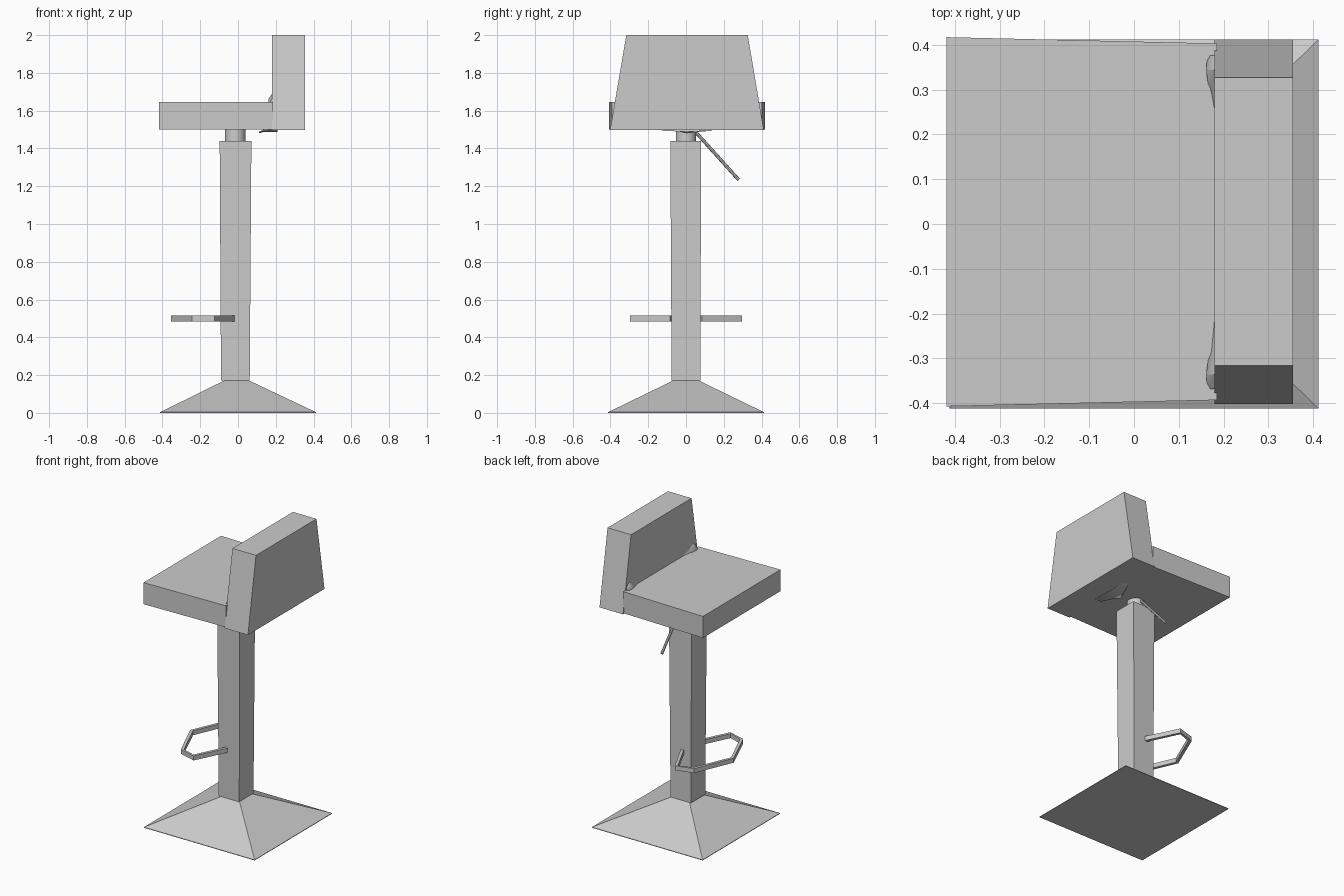
import bpy, bmesh, math
from mathutils import Vector

if "Cube" in bpy.data.objects:
    bpy.data.objects.remove(bpy.data.objects["Cube"])


def make(name, verts, faces):
    mesh = bpy.data.meshes.new(name)
    mesh.from_pydata(verts, [], faces)
    bm = bmesh.new()
    bm.from_mesh(mesh)
    bmesh.ops.recalc_face_normals(bm, faces=bm.faces)
    bm.to_mesh(mesh)
    bm.free()
    ob = bpy.data.objects.new(name, mesh)
    bpy.context.collection.objects.link(ob)
    return ob


def loft(name, rings):
    """Skin a list of equal-sized rings and cap both ends."""
    n = len(rings[0])
    verts = [v for r in rings for v in r]
    faces = [(i * n + j, i * n + (j + 1) % n, (i + 1) * n + (j + 1) % n, (i + 1) * n + j)
             for i in range(len(rings) - 1) for j in range(n)]
    faces += [tuple(range(n)), tuple(range(len(verts) - n, len(verts)))]
    return make(name, verts, faces)


def rect(x0, x1, y0, y1, z):
    return [(x0, y0, z), (x1, y0, z), (x1, y1, z), (x0, y1, z)]


# Pyramid base with a thin rim, and the tapered square column
loft("base", [rect(-.412, .412, -.412, .412, 0), rect(-.412, .412, -.412, .412, .004),
              rect(-.055, .04, -.05, .05, .18)])
loft("column", [rect(-.09, .062, -.076, .076, .172), rect(-.097, .071, -.083, .08, 1.44)])

# Round piston between column and seat
bpy.ops.mesh.primitive_cylinder_add(vertices=24, radius=.054, depth=.1, location=(-.015, 0, 1.455))
bpy.context.object.name = "piston"
bpy.ops.object.shade_smooth_by_angle()

# Seat, slightly narrower towards the backrest
seat = [(-.418, -.407), (.185, -.393), (.185, .403), (-.418, .417)]
loft("seat", [[(x, y, z) for x, y in seat] for z in (1.5, 1.645)])

# Trapezoid backrest
loft("backrest", [rect(.18, .355, -.402, .412, 1.497), rect(.18, .355, -.316, .327, 2.0)])

# Curved bracket joining seat and backrest, ends rising above the seat
half = [(0, 1.488, 1.51, .11), (.13, 1.494, 1.54, .16), (.2, 1.54, 1.646, .176),
        (.29, 1.6, 1.665, .168), (.34, 1.62, 1.692, .161), (.372, 1.62, 1.665, .164)]
stations = [(-y, a, b, x) for y, a, b, x in half[:0:-1]] + half
bracket = loft("bracket", [[(x, y + .004, a), (x, y + .004, b - .03), (.182, y + .004, b),
                            (.21, y + .004, a)] for y, a, b, x in stations])
bracket.data.shade_smooth()
bpy.context.view_layer.objects.active = bracket
bracket.select_set(True)
bpy.ops.object.shade_smooth_by_angle(angle=math.radians(40))

# Footrest: flat band bent into a faceted loop
arm = [(-.028, .08), (-.13, .288), (-.235, .255)]
path = [Vector(p) for p in arm + [(-.345, 0)] + [(x, -y) for x, y in reversed(arm)]]
rings = []
for i, p in enumerate(path):
    t = (path[min(i + 1, len(path) - 1)] - path[max(i - 1, 0)]).normalized()
    n = Vector((-t.y, t.x)) * .01
    a, b = p + n, p - n
    rings.append([(a.x, a.y, .485), (b.x, b.y, .485), (b.x, b.y, .515), (a.x, a.y, .515)])
loft("footrest", rings)

# Height lever under the seat
start, end = Vector((-.015, .03, 1.51)), Vector((-.015, .28, 1.233))
d = end - start
bpy.ops.mesh.primitive_cylinder_add(vertices=8, radius=.009, depth=d.length, location=(start + end) / 2,
                                    rotation=d.to_track_quat('Z', 'Y').to_euler())
bpy.context.object.name = "height_lever"
